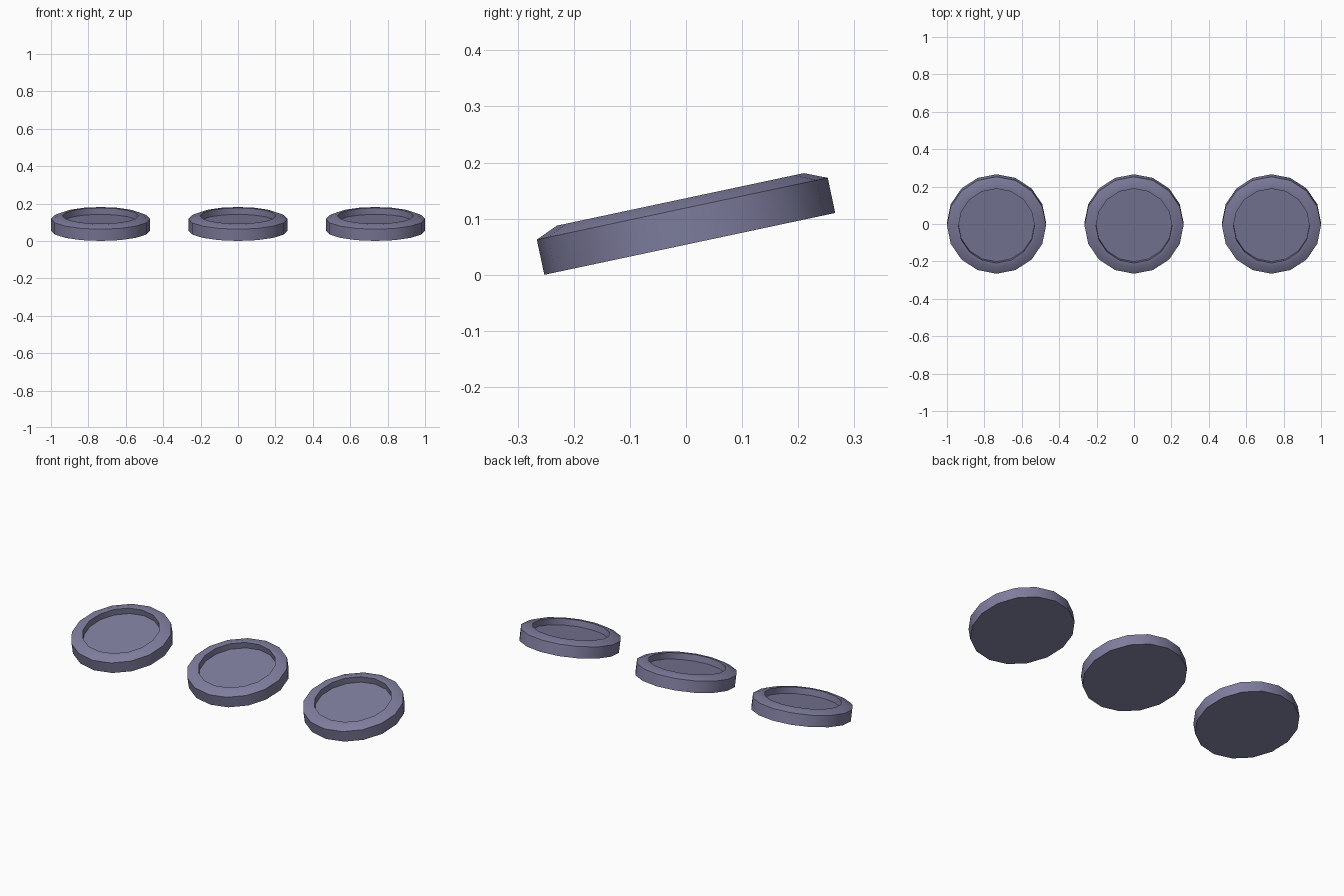
import bpy, bmesh
from math import sin, cos, pi, radians

if "Cube" in bpy.data.objects:
    bpy.data.objects.remove(bpy.data.objects["Cube"])

SIDES = 16
RADIUS = 0.265
TILT = radians(12)

# (radius, height) from outer base, over the chamfered rim, into the recess
PROFILE = [(RADIUS, 0), (RADIUS, 0.064), (0.225, 0.081), (0.203, 0.081), (0.203, 0.046)]

# muted violet grey
violet = bpy.data.materials.new("violet_grey")
violet.diffuse_color = (0.21, 0.205, 0.34, 1)
violet.use_nodes = True
violet.node_tree.nodes["Principled BSDF"].inputs["Base Color"].default_value = violet.diffuse_color


def make_dish(name, x):
    bm = bmesh.new()
    rings = [[bm.verts.new((r * cos(2 * pi * i / SIDES), r * sin(2 * pi * i / SIDES), h))
              for i in range(SIDES)] for r, h in PROFILE]
    for low, high in zip(rings, rings[1:]):
        for i in range(SIDES):
            j = (i + 1) % SIDES
            bm.faces.new((low[i], low[j], high[j], high[i]))
    # underside and recess floor
    bm.faces.new(rings[0][::-1])
    bm.faces.new(rings[-1])
    mesh = bpy.data.meshes.new(name)
    bm.to_mesh(mesh)
    bm.free()
    mesh.materials.append(violet)
    ob = bpy.data.objects.new(name, mesh)
    bpy.context.collection.objects.link(ob)
    # lean towards the front, resting on the lowest edge
    ob.rotation_euler.x = TILT
    ob.location = (x, 0.0067, RADIUS * sin(TILT))
    bpy.ops.object.select_all(action='DESELECT')
    ob.select_set(True)
    bpy.context.view_layer.objects.active = ob
    bpy.ops.object.shade_smooth_by_angle(angle=radians(30))


# row of three tilted round dishes
for label, x in (("left", -0.735), ("middle", 0), ("right", 0.735)):
    make_dish(label + "_dish", x)
